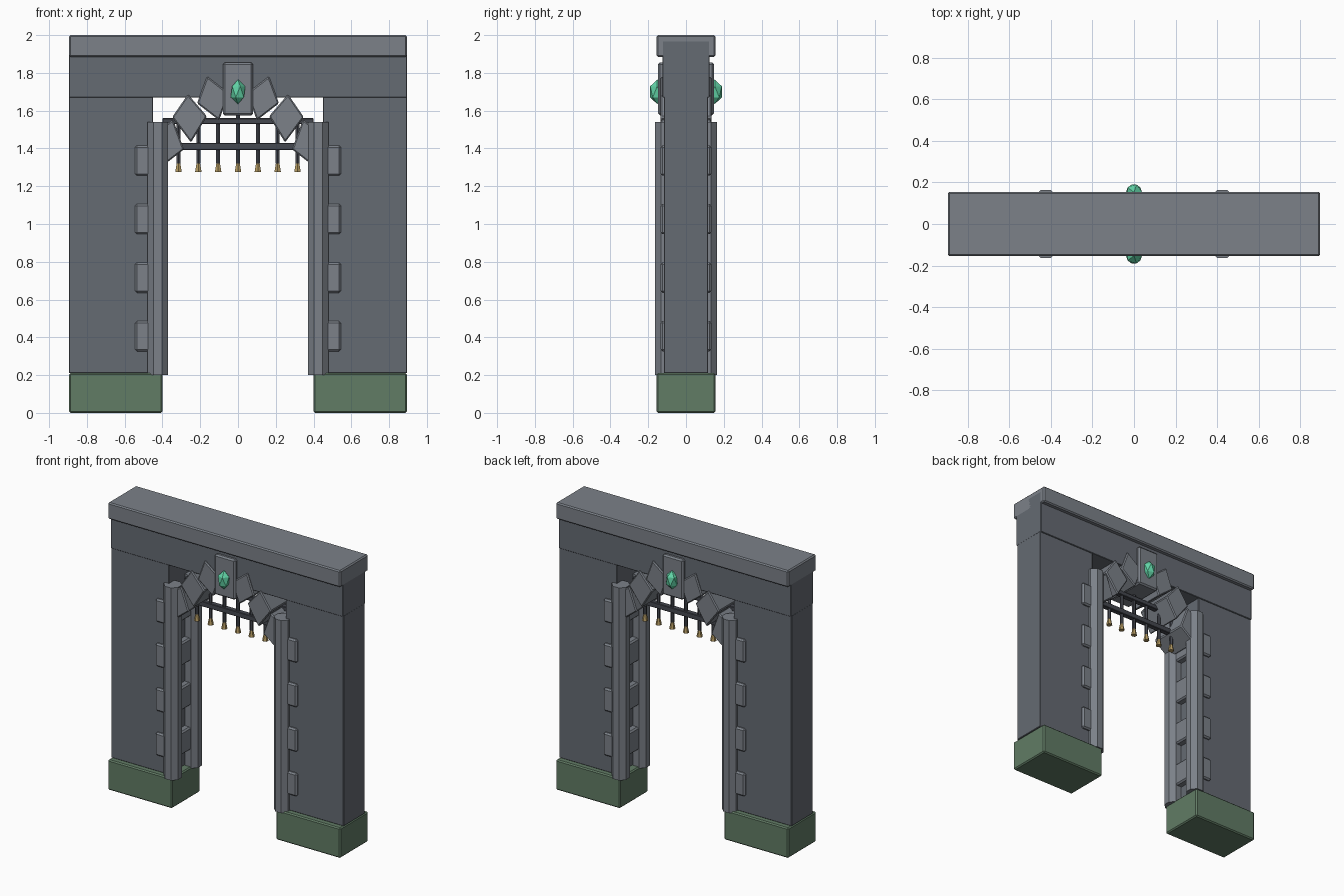
import bpy, bmesh, math
from mathutils import Matrix

if "Cube" in bpy.data.objects:
    bpy.data.objects.remove(bpy.data.objects["Cube"])


def material(name, rgb):
    m = bpy.data.materials.new(name)
    m.diffuse_color = (*rgb, 1)
    m.use_nodes = True
    m.node_tree.nodes["Principled BSDF"].inputs["Base Color"].default_value = m.diffuse_color
    return m


DARK = material("dark_stone", (0.13, 0.145, 0.17))
STONE = material("stone", (0.2, 0.22, 0.25))
MOSS = material("mossy_stone", (0.12, 0.2, 0.13))
IRON = material("iron", (0.06, 0.065, 0.08))
BRASS = material("brass", (0.45, 0.32, 0.12))
GEM = material("green_gem", (0.12, 0.65, 0.38))


def finish(bm, name, mat, bevel=0):
    bmesh.ops.recalc_face_normals(bm, faces=bm.faces)
    if bevel:
        bmesh.ops.bevel(bm, geom=bm.edges[:], offset=bevel, segments=1,
                        affect='EDGES', profile=0.5)
    me = bpy.data.meshes.new(name)
    bm.to_mesh(me)
    bm.free()
    me.materials.append(mat)
    ob = bpy.data.objects.new(name, me)
    bpy.context.collection.objects.link(ob)
    return ob


def box(name, x, y, z, mat, bevel=0.008):
    bm = bmesh.new()
    bmesh.ops.create_cube(bm, size=1)
    for v in bm.verts:
        v.co = [(a + b) / 2 + c * (b - a) for c, (a, b) in zip(v.co, (x, y, z))]
    return finish(bm, name, mat, bevel)


def cone(name, x, y, z0, z1, r0, r1, sides, mat, turn=0):
    bm = bmesh.new()
    m = Matrix.Translation((x, y, (z0 + z1) / 2)) @ Matrix.Rotation(turn, 4, 'Z')
    bmesh.ops.create_cone(bm, cap_ends=True, segments=sides, radius1=r0,
                          radius2=r1, depth=z1 - z0, matrix=m)
    return finish(bm, name, mat)


def prism(name, pts, half, mat, bevel=0.007):
    bm = bmesh.new()
    f = bm.faces.new([bm.verts.new((x, -half, z)) for x, z in pts])
    ext = bmesh.ops.extrude_face_region(bm, geom=[f])["geom"]
    for v in ext:
        if isinstance(v, bmesh.types.BMVert):
            v.co.y = half
    return finish(bm, name, mat, bevel)


# Lintel and capping slab
box("lintel", (-0.895, 0.895), (-0.124, 0.124), (1.67, 1.97), DARK, 0.003)
box("cap_slab", (-0.895, 0.895), (-0.155, 0.155), (1.885, 2.0), STONE)

# Arch stones, right half, as (x, z) corners
STONES = [
    [(0.164, 1.782), (0.217, 1.639), (0.10, 1.549), (0.048, 1.692)],
    [(0.265, 1.687), (0.349, 1.565), (0.249, 1.432), (0.164, 1.57)],
    [(0.344, 1.554), (0.46, 1.464), (0.402, 1.305), (0.286, 1.395)],
]

for s, side in ((-1, "left"), (1, "right")):
    def span(a, b):
        return tuple(sorted((s * a, s * b)))
    # Plinths and piers
    box(f"{side}_plinth", span(0.40, 0.895), (-0.155, 0.155), (0, 0.21), MOSS)
    box(f"{side}_pier", span(0.45, 0.895), (-0.117, 0.117), (0.21, 1.675), DARK, 0.003)
    # Jamb columns, front and back
    for sy, face in ((-1, "front"), (1, "back")):
        cone(f"{side}_{face}_column", s * 0.425, sy * 0.11, 0.2, 1.54,
             0.059, 0.059, 8, STONE, math.pi / 8)
    # Quoin blocks through the pier edge
    for i in range(4):
        z = 0.406 + 0.31 * i
        box(f"{side}_quoin_{i}", span(0.405, 0.545), (-0.135, 0.135),
            (z - 0.08, z + 0.08), STONE, 0.01)
    for i, pts in enumerate(STONES):
        prism(f"{side}_arch_stone_{i}", [(s * x, z) for x, z in pts], 0.135, STONE)

# Keystone with a gem on each face
box("keystone", (-0.08, 0.08), (-0.148, 0.148), (1.575, 1.855), STONE, 0.01)
for sy, face in ((-1, "front"), (1, "back")):
    bm = bmesh.new()
    bmesh.ops.create_icosphere(bm, subdivisions=1, radius=1,
                               matrix=Matrix.Translation((0, sy * 0.153, 1.7))
                               @ Matrix.Diagonal((0.043, 0.043, 0.065, 1)))
    finish(bm, f"{face}_gem", GEM)

# Raised gate: cross bars, rods and brass tips
box("upper_gate_bar", (-0.40, 0.40), (-0.018, 0.018), (1.53, 1.56), IRON, 0.003)
box("lower_gate_bar", (-0.40, 0.40), (-0.018, 0.018), (1.392, 1.428), IRON, 0.003)
for i in range(7):
    x = (i - 3) * 0.105
    cone(f"gate_rod_{i}", x, 0, 1.32, 1.59, 0.012, 0.012, 6, IRON)
    cone(f"gate_tip_{i}", x, 0, 1.275, 1.335, 0.02, 0.008, 6, BRASS)
